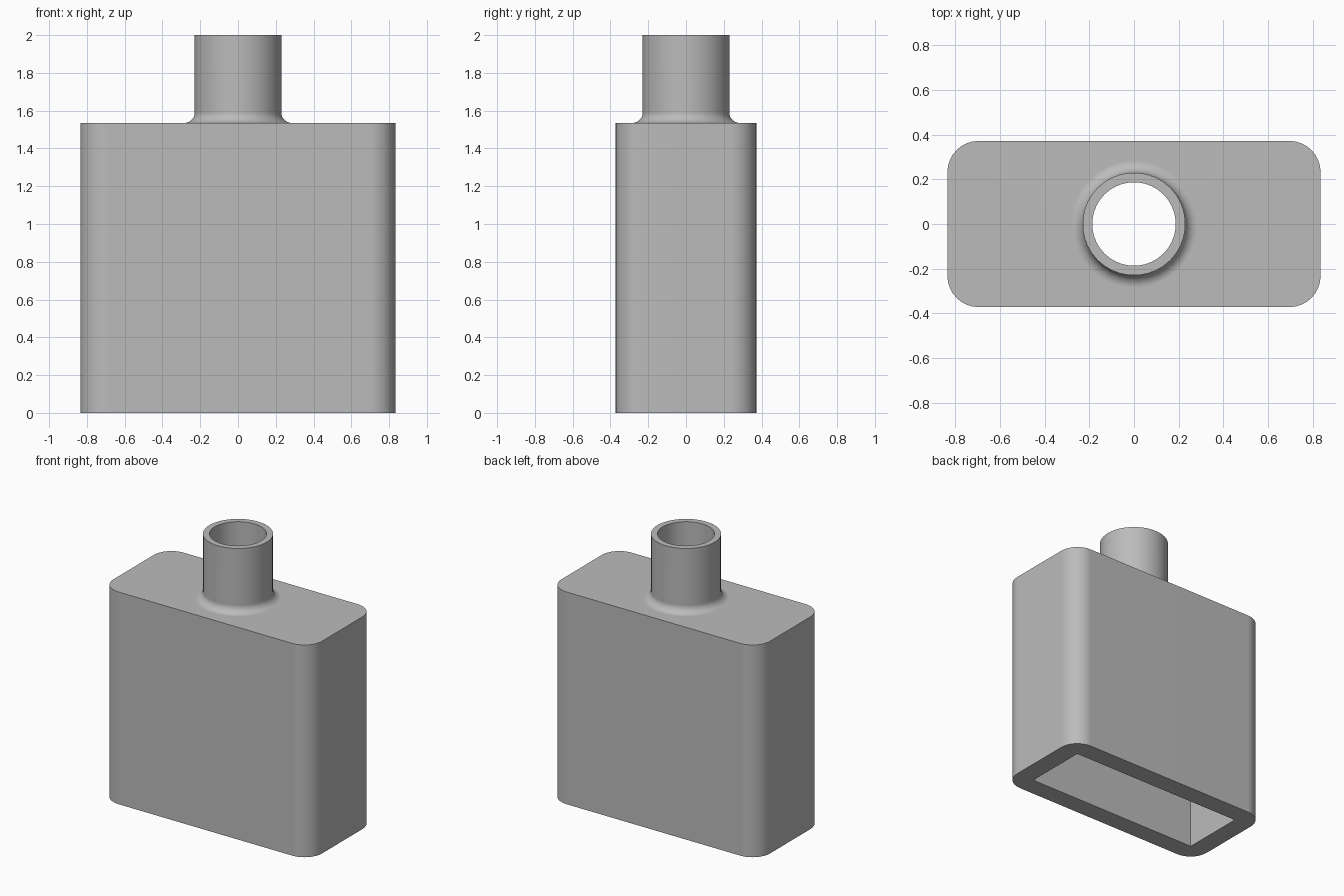
import bpy
import bmesh
from math import sin, cos, pi, radians

cube = bpy.data.objects.get("Cube")
if cube:
    bpy.data.objects.remove(cube)

HALF_X, HALF_Y, SHOULDER, TOP = 0.835, 0.372, 1.535, 2.0
WALL = 0.14                        # body wall, also the outer corner radius
OUTER_R, INNER_R, FILLET = 0.23, 0.187, 0.055
ARC = 9                            # points in each quarter
SIGNS = [(1, 1), (-1, 1), (-1, -1), (1, -1)]

bm = bmesh.new()


def ring(points, z):
    return [bm.verts.new((x, y, z)) for x, y in points]


def circle(radius, z):
    n = 4 * ARC
    angles = [2 * pi * (i + 0.5) / n for i in range(n)]
    return ring([(radius * cos(a), radius * sin(a)) for a in angles], z)


def rectangle(z):
    return ring([(sx * (HALF_X - WALL), sy * (HALF_Y - WALL)) for sx, sy in SIGNS], z)


def rounded(z):
    points = []
    for k, (sx, sy) in enumerate(SIGNS):
        for i in range(ARC):
            a = pi / 2 * (k + i / (ARC - 1))
            points.append((sx * (HALF_X - WALL) + WALL * cos(a),
                           sy * (HALF_Y - WALL) + WALL * sin(a)))
    return ring(points, z)


def bridge(a, b):
    n = len(a)
    for i in range(n):
        j = (i + 1) % n
        bm.faces.new((a[i], a[j], b[j], b[i]))


def fan_bridge(corners, loop):
    """Join four corners to a loop with ARC points per quarter."""
    for k in range(4):
        part = loop[k * ARC:(k + 1) * ARC]
        for p, q in zip(part, part[1:]):
            bm.faces.new((corners[k], p, q))
        bm.faces.new((corners[k], part[-1], loop[(k + 1) * ARC % len(loop)],
                      corners[(k + 1) % 4]))


# Outer skin: body, shoulder, neck fillet, neck, rim and bore
base = rounded(0)
loops = [base, rounded(SHOULDER)]
for i in range(8):
    a = pi / 2 * i / 7
    loops.append(circle(OUTER_R + FILLET * (1 - sin(a)),
                        SHOULDER + FILLET * (1 - cos(a))))
loops += [circle(OUTER_R, TOP), circle(INNER_R, TOP), circle(INNER_R, SHOULDER - WALL)]
for a, b in zip(loops, loops[1:]):
    bridge(a, b)

# Square-cornered cavity, open at the bottom
mouth, ceiling = rectangle(0), rectangle(SHOULDER - WALL)
bridge(mouth, ceiling)
fan_bridge(mouth, base)
fan_bridge(ceiling, loops[-1])
bmesh.ops.recalc_face_normals(bm, faces=bm.faces)

mesh = bpy.data.meshes.new("nozzle_adapter")
bm.to_mesh(mesh)
bm.free()
mesh.shade_smooth()
mesh.set_sharp_from_angle(angle=radians(30))

# Plain grey plastic
grey = bpy.data.materials.new("grey")
grey.use_nodes = True
colour = (0.5, 0.5, 0.5, 1)
grey.diffuse_color = colour
grey.node_tree.nodes["Principled BSDF"].inputs["Base Color"].default_value = colour
mesh.materials.append(grey)

adapter = bpy.data.objects.new("nozzle_adapter", mesh)
bpy.context.collection.objects.link(adapter)
weighted = adapter.modifiers.new("even_shading", "WEIGHTED_NORMAL")
weighted.keep_sharp = True
